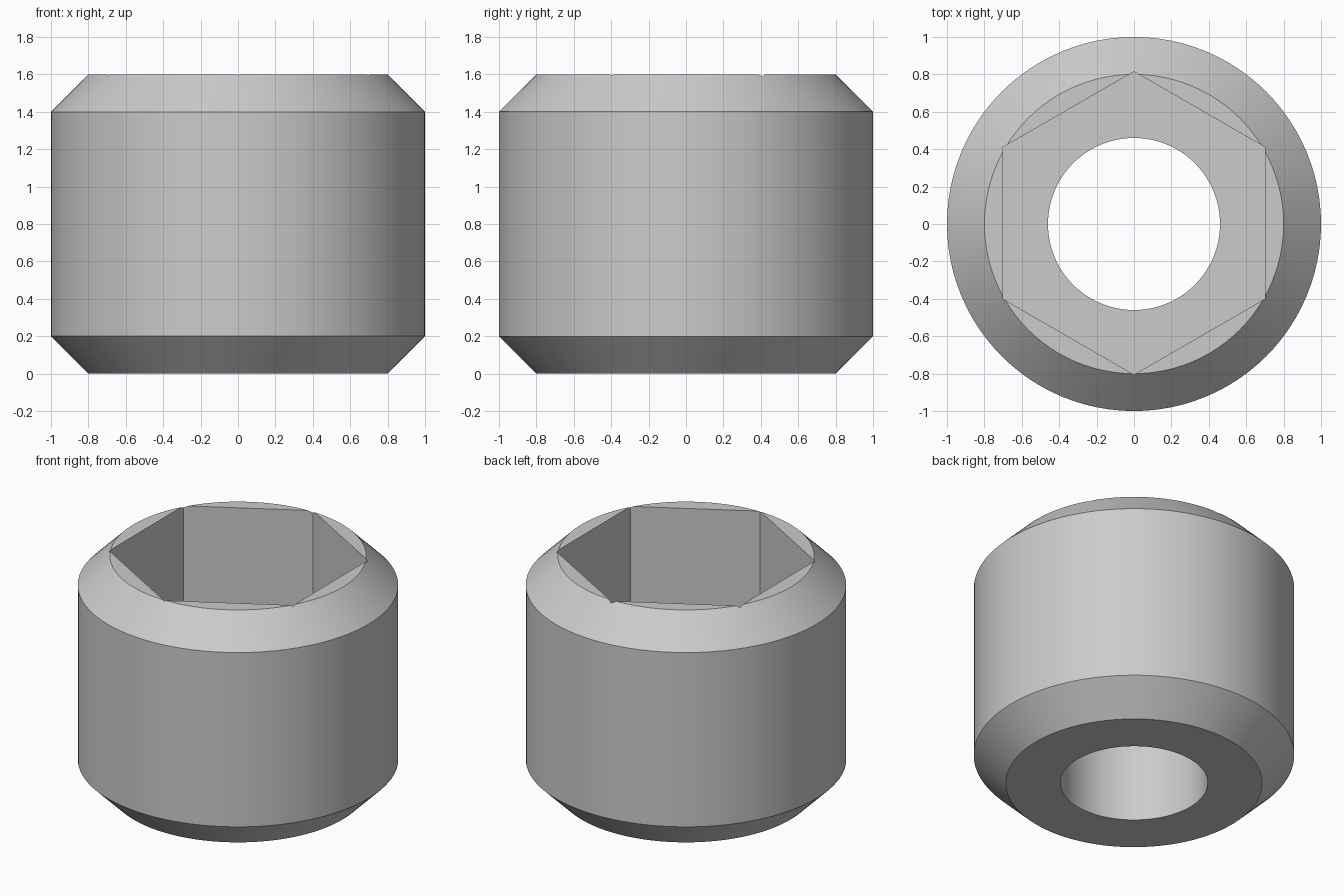
import bpy, bmesh, math
from mathutils import Matrix

cube = bpy.data.objects.get("Cube")
if cube:
    bpy.data.objects.remove(cube, do_unlink=True)

RADIUS, HEIGHT, CHAMFER = 1.0, 1.6, 0.2
BORE, HEX_RADIUS, FLOOR = 0.46, 0.81, 0.8
SEGMENTS = 96

steel = bpy.data.materials.new("grey_steel")
steel.use_nodes = True
grey = (0.6, 0.6, 0.6, 1)
steel.diffuse_color = grey
steel.node_tree.nodes["Principled BSDF"].inputs["Base Color"].default_value = grey


def make_object(name, bm):
    bmesh.ops.recalc_face_normals(bm, faces=bm.faces)
    mesh = bpy.data.meshes.new(name)
    bm.to_mesh(mesh)
    bm.free()
    mesh.materials.append(steel)
    obj = bpy.data.objects.new(name, mesh)
    bpy.context.collection.objects.link(obj)
    return obj


# Chamfered collar with a round bore, turned from its cross-section
rim = RADIUS - CHAMFER
profile = [(BORE, 0), (rim, 0), (RADIUS, CHAMFER), (RADIUS, HEIGHT - CHAMFER),
           (rim, HEIGHT), (BORE, HEIGHT)]
bm = bmesh.new()
verts = [bm.verts.new((r, 0, z)) for r, z in profile]
edges = [bm.edges.new((v, verts[i - 1])) for i, v in enumerate(verts)]
bmesh.ops.spin(bm, geom=verts + edges, cent=(0, 0, 0), axis=(0, 0, 1),
               angle=math.tau, steps=SEGMENTS, use_duplicate=False)
bmesh.ops.remove_doubles(bm, verts=bm.verts, dist=0.0001)
collar = make_object("collar", bm)

# Hexagonal prism that cuts the socket, one corner towards the back
bm = bmesh.new()
depth = HEIGHT - FLOOR + 0.2
place = Matrix.Translation((0, 0.005, FLOOR + depth / 2)) @ Matrix.Rotation(math.pi / 2, 4, "Z")
hexagon = bmesh.ops.create_circle(bm, cap_ends=True, segments=6, radius=HEX_RADIUS)
bmesh.ops.transform(bm, matrix=Matrix.Translation((0, 0, -depth / 2)), verts=bm.verts)
walls = bmesh.ops.extrude_face_region(bm, geom=bm.faces[:])
top = [g for g in walls["geom"] if isinstance(g, bmesh.types.BMVert)]
bmesh.ops.translate(bm, vec=(0, 0, depth), verts=top)
# The circle may start on either axis, so turn it until a corner lies on y
first = bm.verts[:][0].co
turn = math.pi / 2 - math.atan2(first.y, first.x)
bmesh.ops.transform(bm, matrix=Matrix.Translation(place.translation) @ Matrix.Rotation(turn, 4, "Z"),
                    verts=bm.verts)
cutter = make_object("socket_cutter", bm)
cutter.hide_render = True
cutter.hide_set(True)

# Cut the socket and bake it into the collar
bpy.context.view_layer.objects.active = collar
collar.select_set(True)
cut = collar.modifiers.new("hex_socket", "BOOLEAN")
cut.operation = "DIFFERENCE"
cut.solver = "EXACT"
cut.object = cutter
bpy.ops.object.modifier_apply(modifier=cut.name)
bpy.data.objects.remove(cutter, do_unlink=True)
bpy.ops.object.shade_smooth_by_angle(angle=math.radians(30))
